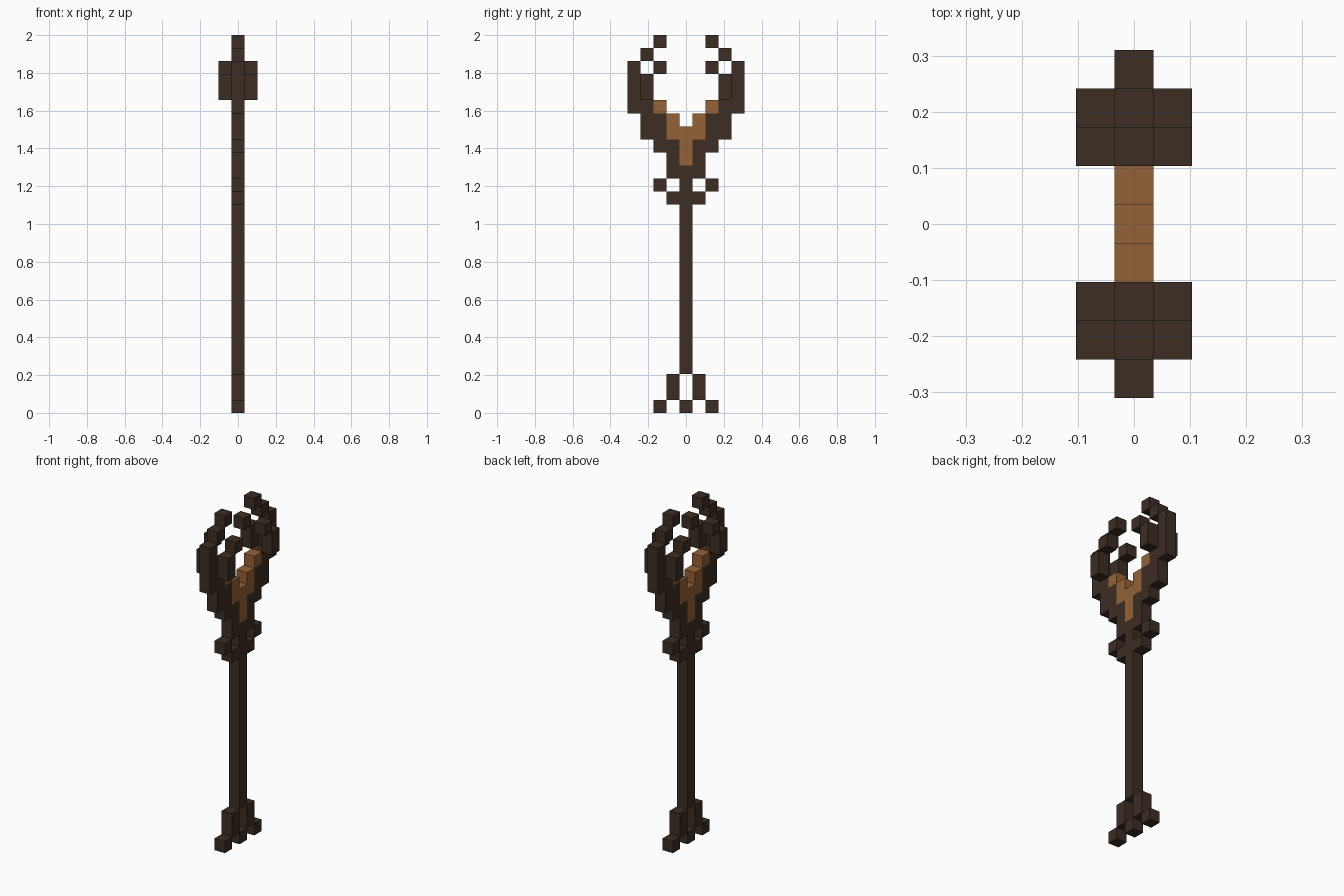
import bpy
import bmesh
from mathutils import Matrix, Vector

cube = bpy.data.objects.get("Cube")
if cube:
    bpy.data.objects.remove(cube, do_unlink=True)

U = 2 / 29  # edge length of one block


def material(name, color):
    mat = bpy.data.materials.new(name)
    mat.use_nodes = True
    mat.diffuse_color = color
    bsdf = mat.node_tree.nodes["Principled BSDF"]
    bsdf.inputs["Base Color"].default_value = color
    bsdf.inputs["Roughness"].default_value = 0.9
    return mat


dark_wood = material("dark wood", (0.045, 0.026, 0.017, 1))
amber_wood = material("amber wood", (0.30, 0.122, 0.038, 1))


def part(name, mat, bars, columns=(0,)):
    """Upright bars (y cell, bottom row, top row), mirrored front to back."""
    bm = bmesh.new()
    for y, low, high in bars:
        for side in ((1, -1) if y else (1,)):
            for x in columns:
                centre = Vector((x, side * y, (low + high + 1) / 2)) * U
                size = Vector((1, 1, high - low + 1)) * U
                matrix = Matrix.Translation(centre) @ Matrix.Diagonal(size.to_4d())
                bmesh.ops.create_cube(bm, size=1, matrix=matrix)
    mesh = bpy.data.meshes.new(name)
    bm.to_mesh(mesh)
    bm.free()
    mesh.materials.append(mat)
    obj = bpy.data.objects.new(name, mesh)
    bpy.context.collection.objects.link(obj)


# Staff and its splayed foot
part("shaft", dark_wood, [(0, 3, 18)])
part("foot", dark_wood, [(0, 0, 0), (1, 1, 2), (2, 0, 0)])

# Collar with raised tips below the head
part("collar", dark_wood, [(1, 16, 16), (2, 17, 17)])

# Forked head: stepped cup, then the tall hooked prongs
part("head_cup", dark_wood, [(1, 18, 20), (2, 20, 22), (3, 21, 23)])
part("outer_prongs", dark_wood, [(4, 23, 26), (3, 27, 27), (2, 28, 28)])

# Shorter claws on the left and right of each prong
part("side_claws", dark_wood, [(3, 24, 25), (2, 26, 26)], columns=(-1, 1))

# Lighter core lining the fork
part("fork_core", amber_wood, [(0, 19, 21), (1, 21, 22), (2, 23, 23)])
